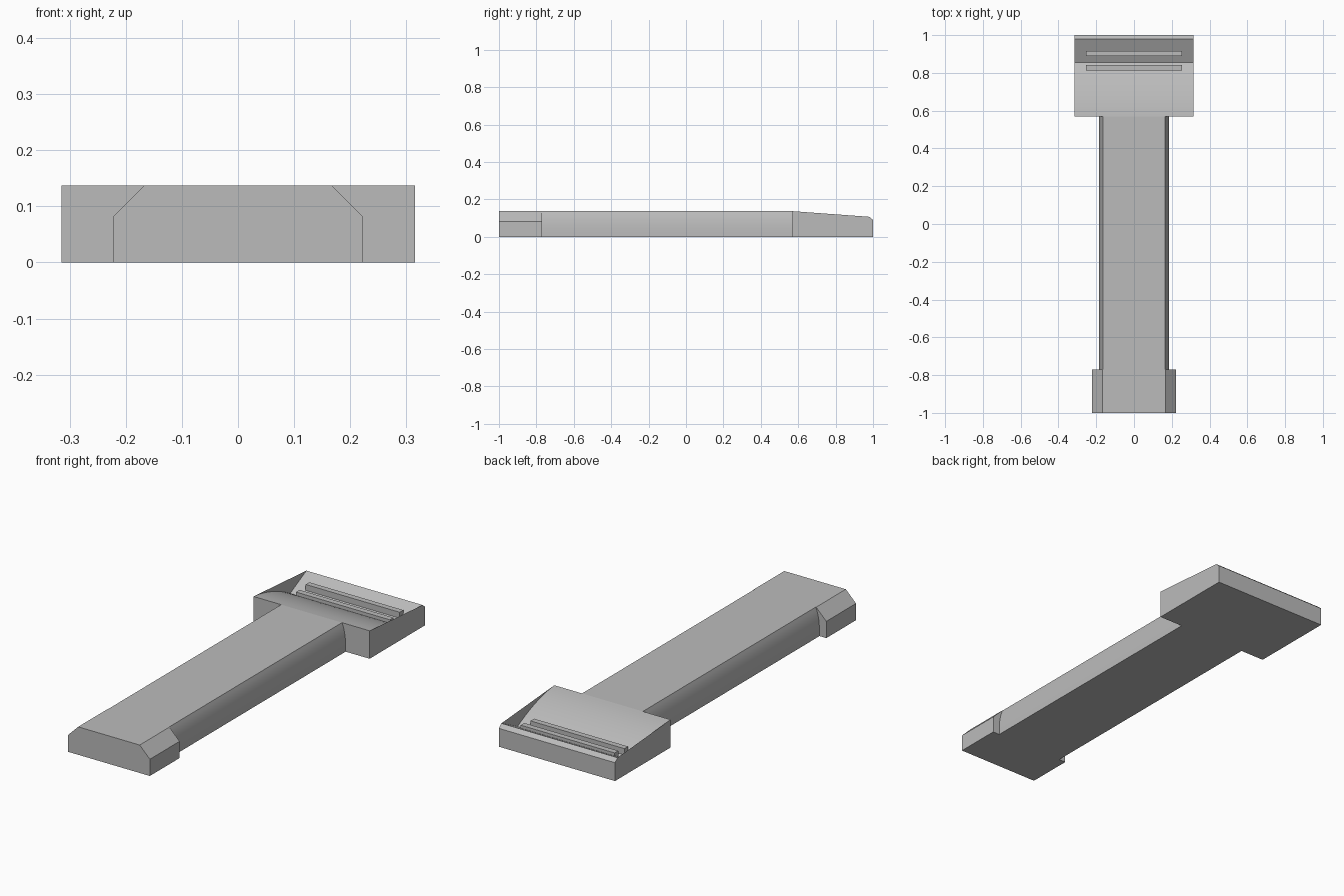
import bpy, bmesh, math

cube = bpy.data.objects.get("Cube")
if cube:
    bpy.data.objects.remove(cube, do_unlink=True)

# One plain grey for the whole model
grey = bpy.data.materials.new("plain_grey")
grey.use_nodes = True
grey.diffuse_color = (0.5, 0.5, 0.5, 1)
grey.node_tree.nodes["Principled BSDF"].inputs["Base Color"].default_value = (0.5, 0.5, 0.5, 1)

HEIGHT = 0.137
HEAD_FRONT, HEAD_BACK, HEAD_HALF = 0.57, 1.0, 0.315
FOOT_BACK = -0.77


def finish(name, bm):
    bmesh.ops.recalc_face_normals(bm, faces=bm.faces)
    mesh = bpy.data.meshes.new(name)
    bm.to_mesh(mesh)
    bm.free()
    mesh.materials.append(grey)
    obj = bpy.data.objects.new(name, mesh)
    bpy.context.collection.objects.link(obj)
    bpy.ops.object.select_all(action="DESELECT")
    obj.select_set(True)
    bpy.context.view_layer.objects.active = obj
    bpy.ops.object.shade_smooth_by_angle(angle=math.radians(25))
    return obj


def extrude_along_y(name, right_side, y0, y1):
    """Mirror a half profile of (x, z) points and extrude it along y."""
    profile = right_side + [(-x, z) for x, z in reversed(right_side)]
    bm = bmesh.new()
    face = bm.faces.new([bm.verts.new((x, y0, z)) for x, z in profile])
    moved = bmesh.ops.extrude_face_region(bm, geom=[face])["geom"]
    verts = [v for v in moved if isinstance(v, bmesh.types.BMVert)]
    bmesh.ops.translate(bm, verts=verts, vec=(0, y1 - y0, 0))
    # Extrusion keeps the first cap, so the solid is closed
    if not face.is_valid or len(bm.faces) < len(profile) + 2:
        bmesh.ops.holes_fill(bm, edges=bm.edges)
    return finish(name, bm)


# Foot: block with chamfered upper edges
extrude_along_y("foot", [(0.222, 0), (0.222, 0.082), (0.167, HEIGHT)], -1, FOOT_BACK)

# Shaft: gently rounded sides
STEPS = 10
side = [(0.185 - 0.02 * (i / STEPS) ** 3, HEIGHT * i / STEPS) for i in range(STEPS + 1)]
extrude_along_y("shaft", side, FOOT_BACK, HEAD_FRONT)

# Head: curved surface falling into a valley, then a ramp, between flat side walls
VALLEY = 0.855
curve = []
for i in range(STEPS + 1):
    d = (VALLEY - HEAD_FRONT) * i / STEPS
    curve.append((HEAD_FRONT + d, HEIGHT - 0.1 * d - 0.8 * d * d))
rear = [(0.98, 0.107), (HEAD_BACK, 0.09), (HEAD_BACK, 0)]
loop = [(HEAD_FRONT, 0)] + curve + rear

bm = bmesh.new()
left, right = [[bm.verts.new((s * HEAD_HALF, y, z)) for y, z in loop] for s in (1, -1)]
for i in range(len(loop)):
    j = (i + 1) % len(loop)
    bm.faces.new((left[i], left[j], right[j], right[i]))
for row in (left, right):
    bm.faces.new(row)
    # Thin wall that closes the valley at the side
    bm.faces.new(row[1:len(curve) + 2])
bm.normal_update()
finish("head", bm)

# Two raised ribs across the valley
for name, y, top in (("front_rib", 0.827, 0.082), ("rear_rib", 0.903, 0.09)):
    low = 0.03
    bm = bmesh.new()
    bmesh.ops.create_cube(bm, size=1)
    bmesh.ops.scale(bm, verts=bm.verts, vec=(0.51, 0.028, top - low))
    bmesh.ops.translate(bm, verts=bm.verts, vec=(0, y, (top + low) / 2))
    finish(name, bm)
